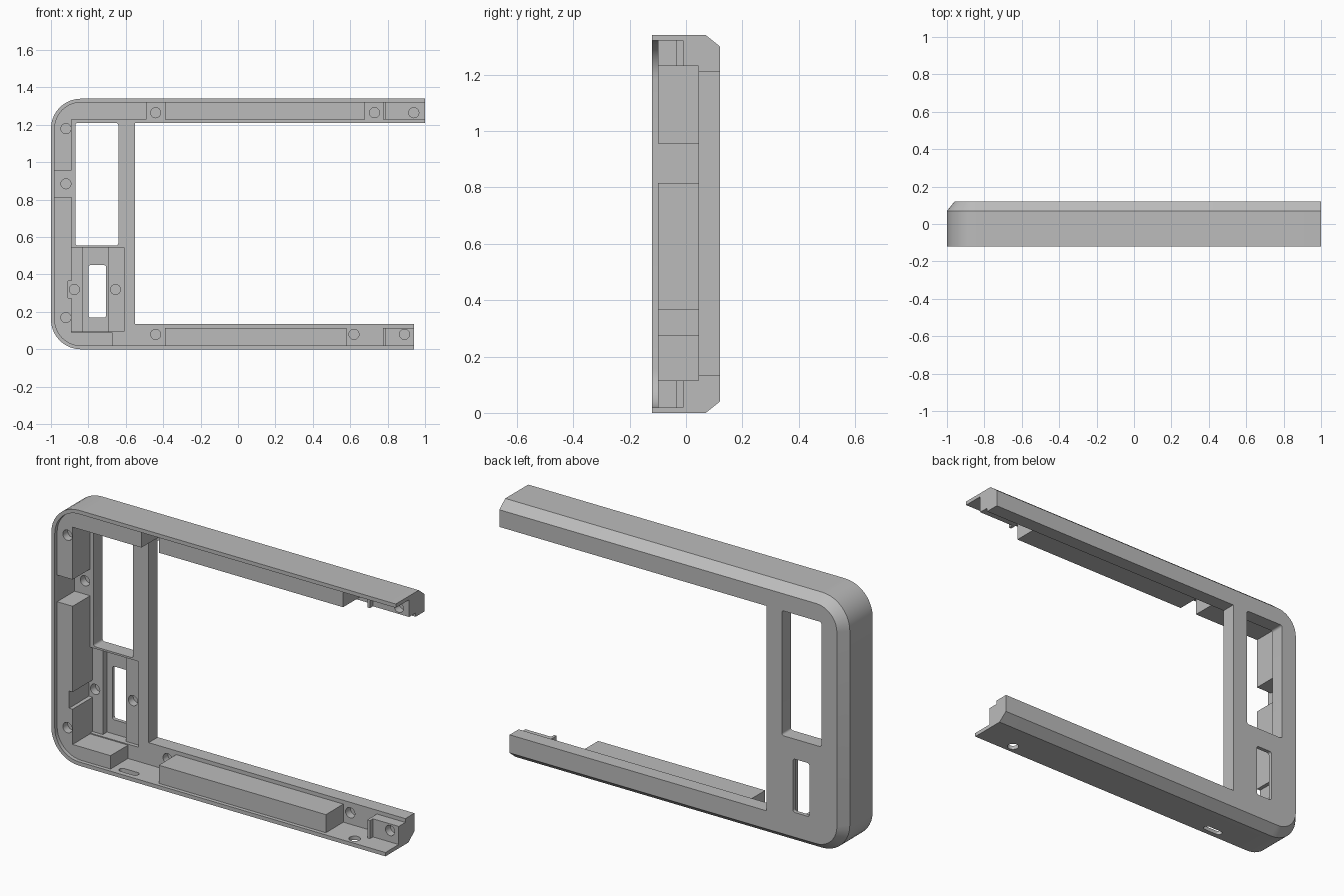
import bpy, bmesh, math
from mathutils import Vector

if "Cube" in bpy.data.objects:
    bpy.data.objects.remove(bpy.data.objects["Cube"], do_unlink=True)

HEIGHT, FRONT, BACK, FLOOR = 1.34, -0.12, 0.12, 0.045
OPEN = 1.1          # cutters run past the open right end

grey = bpy.data.materials.new("light_grey")
grey.use_nodes = True
grey.diffuse_color = (0.5, 0.5, 0.5, 1)
grey.node_tree.nodes["Principled BSDF"].inputs["Base Color"].default_value = (0.5, 0.5, 0.5, 1)


def loft(name, sections):
    """Solid through matching (x, z) outlines, each given with its depth y."""
    bm = bmesh.new()
    rings = [[bm.verts.new((x, y, z)) for x, z in pts] for y, pts in sections]
    for a, b in zip(rings, rings[1:]):
        for i in range(len(a)):
            j = (i + 1) % len(a)
            bm.faces.new((a[i], a[j], b[j], b[i]))
    bm.faces.new(rings[0])
    bm.faces.new(rings[-1])
    bmesh.ops.recalc_face_normals(bm, faces=bm.faces[:])
    mesh = bpy.data.meshes.new(name)
    bm.to_mesh(mesh)
    bm.free()
    mesh.materials.append(grey)
    obj = bpy.data.objects.new(name, mesh)
    bpy.context.collection.objects.link(obj)
    return obj


def arc(cx, cz, r, start, end, steps=10):
    angles = [math.radians(start + (end - start) * i / steps) for i in range(steps + 1)]
    return [(cx + r * math.cos(a), cz + r * math.sin(a)) for a in angles]


def shell(inset, right):
    """Case outline with rounded left corners and a square right end."""
    r = 0.16 - inset
    return ([(right, inset), (right, HEIGHT - inset)]
            + arc(-0.84, HEIGHT - 0.16, r, 90, 180)
            + arc(-0.84, 0.16, r, 180, 270))


def rounded(x0, x1, z0, z1, r):
    return (arc(x1 - r, z1 - r, r, 0, 90, 6) + arc(x0 + r, z1 - r, r, 90, 180, 6)
            + arc(x0 + r, z0 + r, r, 180, 270, 6) + arc(x1 - r, z0 + r, r, 270, 360, 6))


def box(x0, x1, z0, z1):
    return [(x0, z0), (x1, z0), (x1, z1), (x0, z1)]


def carve(body, outline, y0, y1, upright=False):
    """Subtract an extruded outline; upright turns its depth into height."""
    cutter = loft("cutter", [(y0, outline), (y1, outline)])
    if upright:
        for v in cutter.data.vertices:
            v.co = Vector((v.co.x, v.co.z, -v.co.y))
    mod = body.modifiers.new("carve", 'BOOLEAN')
    mod.object, mod.operation, mod.solver = cutter, 'DIFFERENCE', 'EXACT'
    graph = bpy.context.evaluated_depsgraph_get()
    mesh = bpy.data.meshes.new_from_object(body.evaluated_get(graph))
    body.modifiers.clear()
    body.data = mesh
    bpy.data.objects.remove(cutter, do_unlink=True)


# Outer case with chamfered back edge
frame = loft("case_frame", [(FRONT, shell(0, 1)), (0.07, shell(0, 1)), (BACK, shell(0.04, 1))])

# Shallow recess inside the lip
carve(frame, shell(0.02, OPEN), -0.2, -0.10)

# Deep cavity, leaving the corner blocks, side blocks and end posts standing
cavity = [(-0.89, 0.09), (-0.67, 0.09), (-0.67, 0.02), (-0.39, 0.02), (-0.39, 0.115),
          (0.58, 0.115), (0.58, 0.02), (0.775, 0.02), (0.775, 0.115), (OPEN, 0.115),
          (OPEN, 1.23), (0.775, 1.23), (0.775, 1.32), (0.68, 1.32), (0.68, 1.23),
          (-0.39, 1.23), (-0.39, 1.32), (-0.49, 1.32), (-0.49, 1.23), (-0.89, 1.23),
          (-0.89, 0.955), (-0.98, 0.955), (-0.98, 0.815), (-0.89, 0.815),
          (-0.89, 0.365), (-0.91, 0.365), (-0.91, 0.275), (-0.89, 0.275)]
carve(frame, cavity, -0.2, FLOOR)

# End posts with a thin raised rib beside each
carve(frame, box(0.74, OPEN, 0.02, 1.32), -0.2, -0.035)
carve(frame, box(0.79, OPEN, 0.02, 1.32), -0.2, -0.01)

# Screen opening, shorter lower arm
carve(frame, box(-0.55, OPEN, 0.135, 1.21), -0.3, 0.3)
carve(frame, box(0.94, OPEN, -0.1, 0.5), -0.3, 0.3)

# Tall window, sunken panel, channel and small slot
carve(frame, rounded(-0.87, -0.64, 0.555, 1.21, 0.012), 0.0, 0.3)
carve(frame, box(-0.89, -0.61, 0.095, 0.545), 0.0, 0.065)
carve(frame, box(-0.911, -0.88, 0.275, 0.365), 0.0, 0.065)
carve(frame, box(-0.83, -0.695, 0.095, 0.545), 0.0, 0.10)
carve(frame, rounded(-0.80, -0.705, 0.17, 0.45, 0.012), 0.0, 0.3)

# Blind screw holes: x, z, surface depth
screws = [(-0.92, 1.18, -0.10), (-0.92, 0.17, -0.10), (-0.92, 0.885, FLOOR),
          (-0.875, 0.32, 0.065), (-0.655, 0.32, 0.065),
          (-0.44, 1.265, FLOOR), (0.73, 1.265, FLOOR), (0.94, 1.265, -0.01),
          (-0.44, 0.08, FLOOR), (0.62, 0.08, FLOOR), (0.89, 0.08, -0.01)]
for x, z, y in screws:
    carve(frame, arc(x, z, 0.027, 0, 345, 23), y - 0.02, y + 0.04)

# Holes through the underside wall
carve(frame, rounded(-0.635, -0.525, -0.093, -0.058, 0.017), -0.06, 0.05, upright=True)
carve(frame, arc(0.73, -0.075, 0.028, 0, 345, 23), -0.06, 0.05, upright=True)

# Smooth the round corners, keep the edges sharp
bpy.ops.object.select_all(action='DESELECT')
frame.select_set(True)
bpy.context.view_layer.objects.active = frame
bpy.ops.object.shade_smooth_by_angle(angle=math.radians(25))
